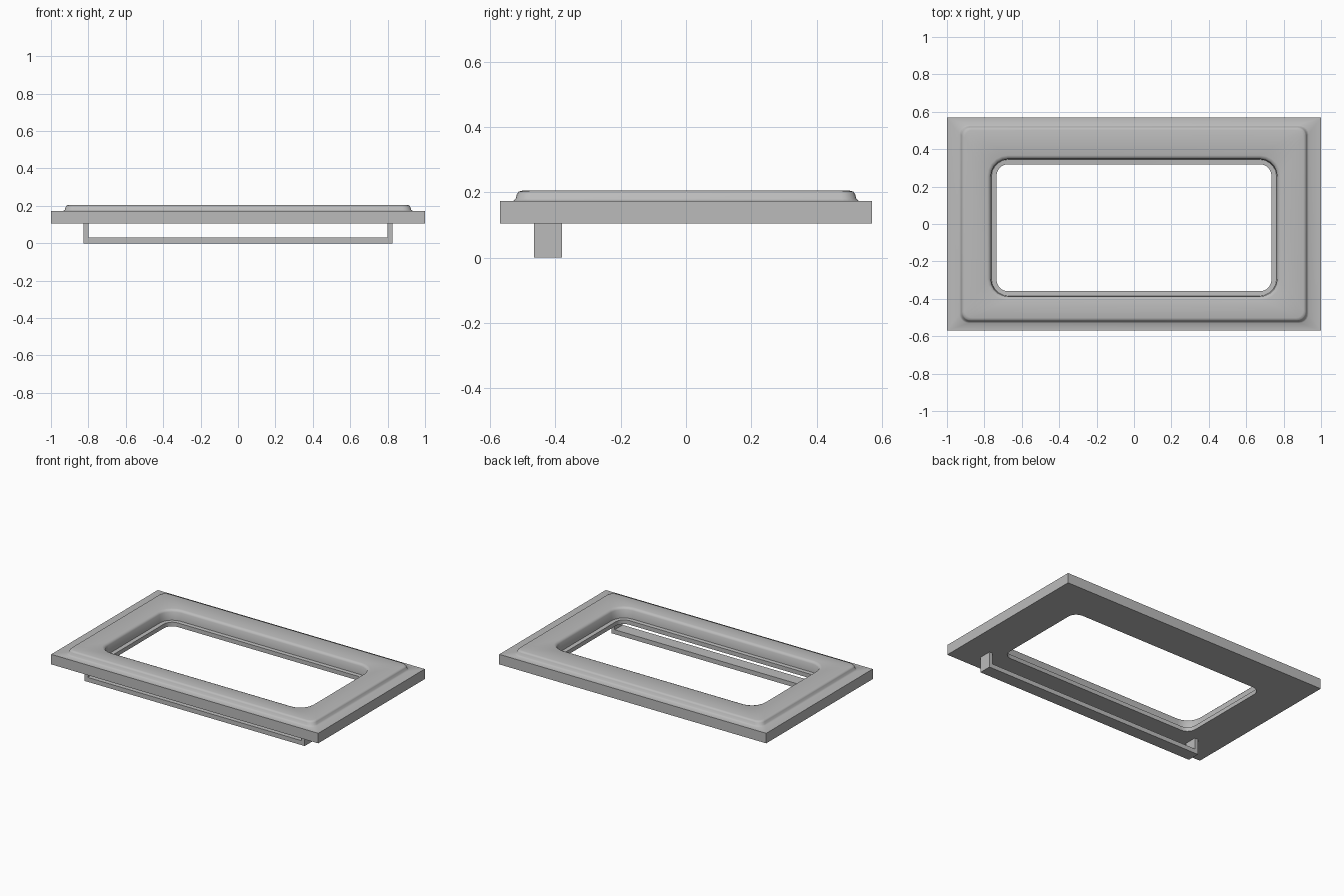
import bpy, bmesh, math

if "Cube" in bpy.data.objects:
    bpy.data.objects.remove(bpy.data.objects["Cube"], do_unlink=True)

grey = bpy.data.materials.new("plain grey")
grey.use_nodes = True
grey.diffuse_color = (0.5, 0.5, 0.5, 1)
grey.node_tree.nodes["Principled BSDF"].inputs["Base Color"].default_value = (0.5, 0.5, 0.5, 1)


def finish(bm, name):
    bmesh.ops.remove_doubles(bm, verts=bm.verts, dist=0.0001)
    bmesh.ops.recalc_face_normals(bm, faces=bm.faces)
    mesh = bpy.data.meshes.new(name)
    bm.to_mesh(mesh)
    bm.free()
    mesh.materials.append(grey)
    ob = bpy.data.objects.new(name, mesh)
    bpy.context.collection.objects.link(ob)
    return ob


def rounded_ring(bm, hx, hy, cy, r, z, steps=5):
    """Rounded rectangle of vertices, half sizes hx and hy, centred on y = cy."""
    ring = []
    for k, (sx, sy) in enumerate([(1, 1), (-1, 1), (-1, -1), (1, -1)]):
        for i in range(steps + 1):
            a = math.pi / 2 * (k + i / steps)
            ring.append(bm.verts.new((sx * (hx - r) + r * math.cos(a),
                                      cy + sy * (hy - r) + r * math.sin(a), z)))
    return ring


# Frame: one closed section swept around slab, raised rim and opening
section = [
    (1.0, 0.57, 0, 0, 0.105),            # slab
    (1.0, 0.57, 0, 0, 0.173),
    (0.934, 0.53, 0, 0.05, 0.173),       # flared rim
    (0.925, 0.522, 0, 0.045, 0.18),
    (0.921, 0.518, 0, 0.045, 0.195),
    (0.916, 0.513, 0, 0.045, 0.202),
    (0.905, 0.502, 0, 0.04, 0.205),
    (0.785, 0.387, -0.02, 0.11, 0.205),  # rounded edge into the opening
    (0.773, 0.375, -0.02, 0.1, 0.201),
    (0.766, 0.368, -0.02, 0.095, 0.19),
    (0.762, 0.365, -0.02, 0.09, 0.135),
    (0.735, 0.339, -0.02, 0.06, 0.133),  # inner ledge
    (0.735, 0.339, -0.02, 0.06, 0.105),
]
bm = bmesh.new()
rings = [rounded_ring(bm, *s) for s in section]
for a, b in zip(rings, rings[1:] + rings[:1]):
    n = len(a)
    for i in range(n):
        j = (i + 1) % n
        bm.faces.new((a[i], a[j], b[j], b[i]))
bmesh.ops.dissolve_degenerate(bm, edges=bm.edges, dist=0.0001)
frame = finish(bm, "frame")
bpy.context.view_layer.objects.active = frame
frame.select_set(True)
bpy.ops.object.shade_smooth_by_angle(angle=math.radians(40))

# Handle: U-shaped bracket below the front edge
outline = [(-0.825, 0.105), (-0.825, 0), (0.825, 0), (0.825, 0.105),
           (0.8, 0.105), (0.8, 0.03), (-0.8, 0.03), (-0.8, 0.105)]
bm = bmesh.new()
face = bm.faces.new([bm.verts.new((x, -0.465, z)) for x, z in outline])
ext = bmesh.ops.extrude_face_region(bm, geom=[face])
bmesh.ops.translate(bm, vec=(0, 0.085, 0),
                    verts=[v for v in ext["geom"] if isinstance(v, bmesh.types.BMVert)])
if not face.is_valid or len(bm.faces) < 10:
    bmesh.ops.holes_fill(bm, edges=bm.edges)
finish(bm, "handle")
